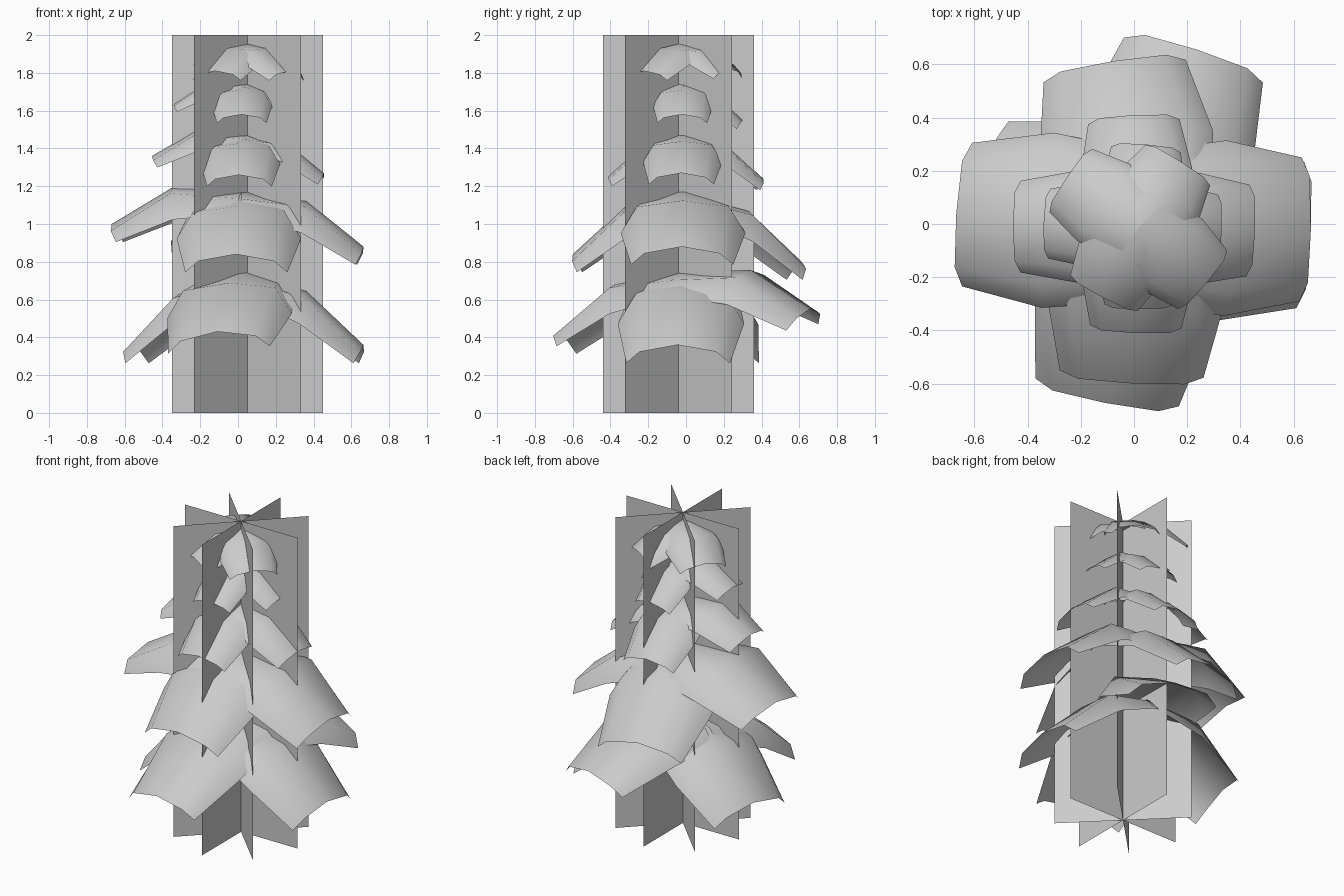
import bpy, bmesh
from math import radians, cos, sin
from mathutils import Vector

if "Cube" in bpy.data.objects:
    bpy.data.objects.remove(bpy.data.objects["Cube"])

CX, CY = 0.05, -0.04       # trunk axis
PX, PY = 0.02, -0.01       # branch pivot


def finish(bm, name, smooth):
    me = bpy.data.meshes.new(name)
    bm.to_mesh(me)
    bm.free()
    for p in me.polygons:
        p.use_smooth = smooth
    ob = bpy.data.objects.new(name, me)
    bpy.context.collection.objects.link(ob)
    return ob


# crossed upright cards
bm = bmesh.new()
for k in range(4):
    a = radians(45 * k)
    dx, dy = 0.4 * cos(a), 0.4 * sin(a)
    bm.faces.new([bm.verts.new((CX + s * dx, CY + s * dy, z))
                  for s, z in ((-1, 0), (1, 0), (1, 2), (-1, 2))])
finish(bm, "upright_cards", False)

# drooping bough: rows run outward, columns run across
COLS = (-1, -0.74, 0, 0.74, 1)
TIP_IN = (0.06, 0.012, 0, 0.012, 0.06)
# outward fraction, hump height, width factor, side droop, shoulder droop
ROWS = ((0.0, 0.0, 0.85, 0.38, 0.14),
        (0.53, 0.16, 1.0, 0.52, 0.10),
        (1.0, 0.0, 0.82, 0.29, 0.11))


def bough(name, angle, reach, z0, z1, half, roll=0.0):
    a = radians(angle)
    out, side = Vector((cos(a), sin(a), 0)), Vector((-sin(a), cos(a), 0))
    bm = bmesh.new()
    grid = []
    for u, hump, wide, droop, shoulder in ROWS:
        row = []
        for c, arch, cut in zip(COLS, (droop, shoulder, 0, shoulder, droop), TIP_IN):
            p = Vector((PX, PY, 0)) + out * (u * reach * (1 - cut)) + side * (c * half * wide)
            p.z = z0 - (z0 - z1) * u + hump * reach - arch * half + roll * c * half * u
            row.append(bm.verts.new(p))
        grid.append(row)
    for r0, r1 in zip(grid, grid[1:]):
        for i in range(4):
            bm.faces.new((r0[i], r1[i], r1[i + 1], r0[i + 1]))
    finish(bm, name, True)


# tier: ridge height, half width, boughs (angle, reach, tip height, roll)
TIERS = (
    (0.75, 0.335, ((-3, 0.645, 0.36, 0), (72, 0.70, 0.55, 0.05),
                   (167, 0.605, 0.36, 0), (259, 0.675, 0.43, 0.06))),
    (1.18, 0.33, ((-1, 0.645, 0.88, 0), (99, 0.63, 0.80, 0),
                  (176, 0.69, 1.00, 0), (267, 0.59, 0.84, 0))),
    (1.48, 0.21, ((-2, 0.435, 1.27, 0), (93, 0.42, 1.24, 0),
                  (180, 0.475, 1.36, 0), (268, 0.40, 1.26, 0))),
    (1.75, 0.16, ((-2, 0.31, 1.58, 0), (85, 0.31, 1.55, 0),
                  (178, 0.36, 1.64, 0), (270, 0.31, 1.58, 0))),
    (1.96, 0.175, ((-40, 0.33, 1.81, 0), (58, 0.29, 1.82, 0),
                   (146, 0.33, 1.83, 0), (242, 0.30, 1.81, 0))),
)
for t, (z0, half, boughs) in enumerate(TIERS):
    for k, (ang, reach, z1, roll) in enumerate(boughs):
        bough(f"bough_{t + 1}_{k + 1}", ang, reach, z0, z1, half, roll)
